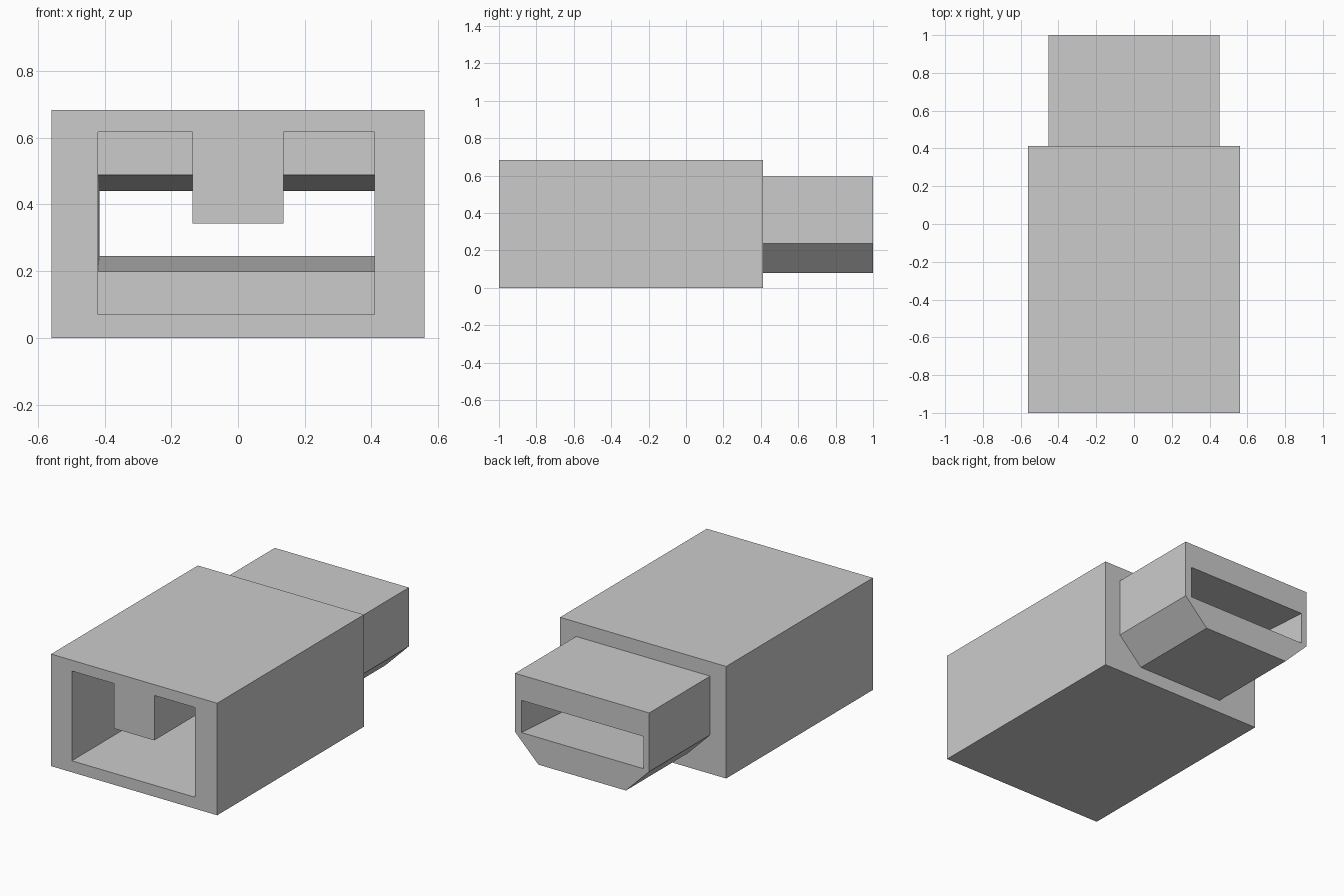
import bpy, bmesh

cube = bpy.data.objects.get("Cube")
if cube:
    bpy.data.objects.remove(cube, do_unlink=True)

grey = bpy.data.materials.new("plain grey")
grey.use_nodes = True
colour = (0.6, 0.6, 0.6, 1)
grey.diffuse_color = colour
grey.node_tree.nodes["Principled BSDF"].inputs["Base Color"].default_value = colour


def rect(x0, x1, z0, z1):
    return [(x0, z0), (x1, z0), (x1, z1), (x0, z1)]


def loft(name, front, y0, back, y1):
    """Solid between two matching xz outlines."""
    bm = bmesh.new()
    a = [bm.verts.new((x, y0, z)) for x, z in front]
    b = [bm.verts.new((x, y1, z)) for x, z in back]
    bm.faces.new(a)
    bm.faces.new(b[::-1])
    for i in range(len(a)):
        j = (i + 1) % len(a)
        bm.faces.new((a[i], b[i], b[j], a[j]))
    bmesh.ops.recalc_face_normals(bm, faces=bm.faces)
    mesh = bpy.data.meshes.new(name)
    bm.to_mesh(mesh)
    bm.free()
    mesh.materials.append(grey)
    obj = bpy.data.objects.new(name, mesh)
    bpy.context.collection.objects.link(obj)
    return obj


def cut(target, cutter):
    mod = target.modifiers.new("cut", "BOOLEAN")
    mod.operation = "DIFFERENCE"
    mod.solver = "EXACT"
    mod.object = cutter
    cutter.hide_render = True
    bpy.context.view_layer.objects.active = target
    bpy.ops.object.modifier_apply(modifier=mod.name)


# Main housing and the narrower plug with chamfered lower edges
BACK = 0.413
box = rect(-0.56, 0.56, 0, 0.683)
housing = loft("housing", box, -1, box, BACK)
section = [(-0.295, 0.08), (0.295, 0.08), (0.452, 0.237),
           (0.452, 0.595), (-0.452, 0.595), (-0.452, 0.237)]
plug = loft("plug", section, BACK, section, 1)

# Front socket, with a key hanging from its ceiling
L, R, K = -0.42, 0.41, 0.136
keyed = [(L, 0.07), (R, 0.07), (R, 0.617), (K, 0.617),
         (K, 0.343), (-K, 0.343), (-K, 0.617), (L, 0.617)]
socket_cutter = loft("socket_cutter", keyed, -1.1, keyed, 0.3)

# Tapered slot running from the socket out through the plug
slot_cutter = loft("slot_cutter", rect(L, R, 0.197, 0.49), 0.28,
                   rect(-0.415, R, 0.245, 0.441), 1.001)

cut(housing, socket_cutter)
cut(housing, slot_cutter)
cut(plug, slot_cutter)
for helper in (socket_cutter, slot_cutter):
    bpy.data.objects.remove(helper, do_unlink=True)
